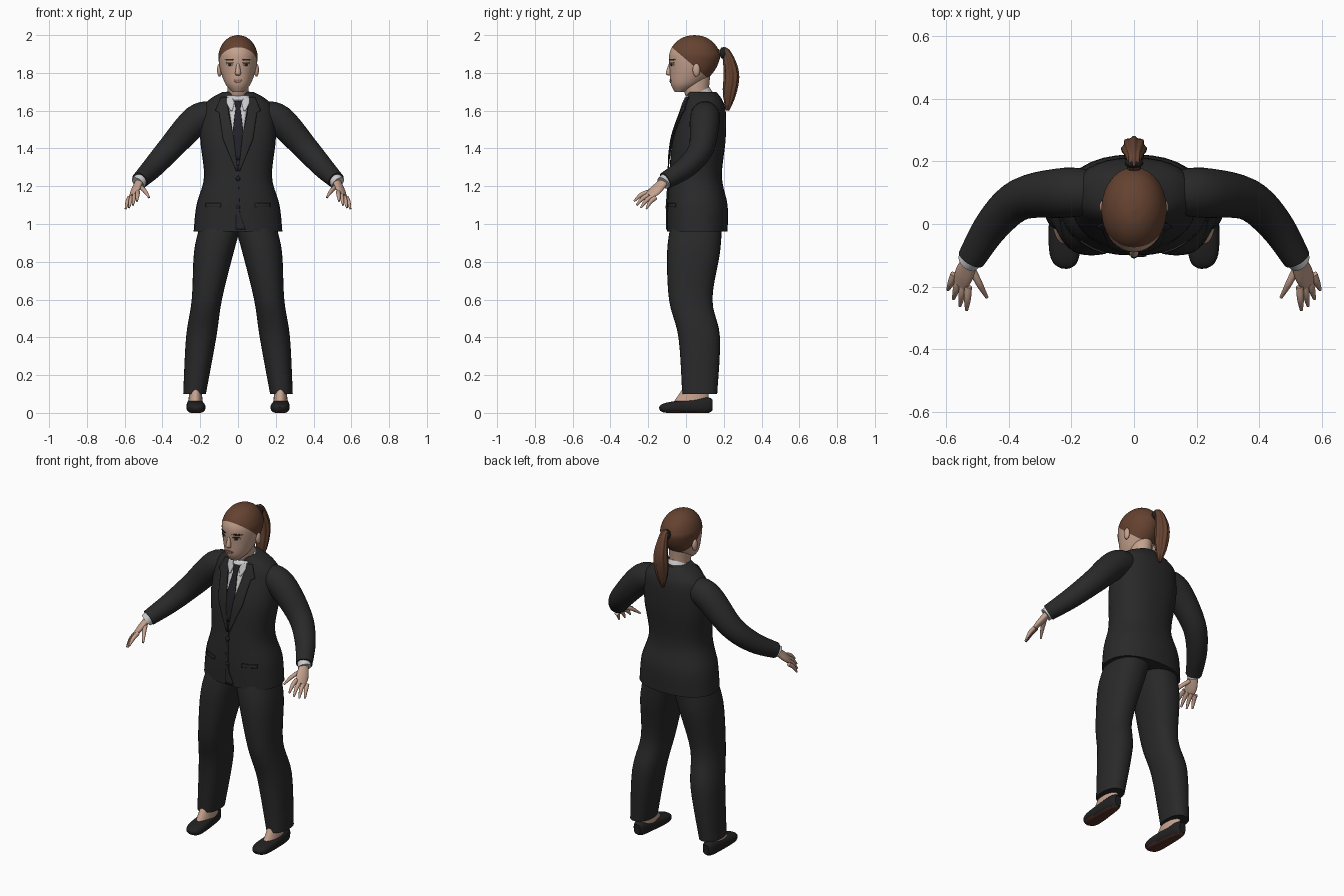
import bpy, bmesh, math
from mathutils import Vector
from mathutils.bvhtree import BVHTree

if "Cube" in bpy.data.objects:
    bpy.data.objects.remove(bpy.data.objects["Cube"], do_unlink=True)


def material(name, red, green, blue):
    mat = bpy.data.materials.new(name)
    mat.use_nodes = True
    mat.diffuse_color = (red, green, blue, 1)
    mat.node_tree.nodes["Principled BSDF"].inputs["Base Color"].default_value = mat.diffuse_color
    return mat


suit = material("suit_charcoal", .022, .022, .022)
shoe_black = material("shoe_black", .015, .015, .015)
skin = material("skin", .56, .36, .27)
hair = material("hair_brown", .13, .055, .03)
shirt = material("shirt_white", .6, .6, .62)
tie_dark = material("tie_dark", .016, .016, .02)
sole = material("sole_brown", .09, .03, .02)
lip = material("lip_rose", .36, .17, .13)
eye_white = material("eye_white", .5, .45, .42)
dark_brown = material("dark_brown", .035, .02, .01)
parts = []


def finish(name, bm, *materials):
    mesh = bpy.data.meshes.new(name)
    bm.to_mesh(mesh)
    bm.free()
    for mat in materials:
        mesh.materials.append(mat)
    ob = bpy.data.objects.new(name, mesh)
    bpy.context.collection.objects.link(ob)
    parts.append(ob)
    return ob


def resample(rings, steps=5):
    """Smooth curve through a list of equal-length tuples."""
    vectors = [Vector(ring) for ring in rings]
    last = len(vectors) - 1
    path = []
    for i in range(last):
        before, start, end, after = [vectors[max(0, min(last, i + k))] for k in (-1, 0, 1, 2)]
        leave, arrive = (end - before) / 2, (after - start) / 2
        for s in range(steps):
            t = s / steps
            ease = t * t * (3 - 2 * t)
            path.append(start.lerp(end, ease) + leave * t * (1 - t) ** 2 - arrive * t * t * (1 - t))
    return path + [vectors[last]]


def loft(rings, ref=None, side=1, power=2, ripple=0, segments=32):
    """Skin rings (x, y, z, radius[, depth]); level unless a reference axis is given."""
    bm = bmesh.new()
    path = resample(rings)
    loops = []
    for i, ring in enumerate(path):
        u, v = Vector((1, 0, 0)), Vector((0, 1, 0))
        if ref:
            ahead, behind = path[min(i + 1, len(path) - 1)], path[max(i - 1, 0)]
            tangent = Vector(ahead[:3]) - Vector(behind[:3])
            u = tangent.cross(Vector(ref)).normalized()
            v = u.cross(tangent).normalized()
        loop = []
        for k in range(segments):
            angle = math.tau * k / segments
            c, s = math.cos(angle), math.sin(angle)
            swell = 1 + ripple * math.cos(8 * angle)
            across = math.copysign(abs(c) ** (2 / power), c) * ring[3] * swell
            along = math.copysign(abs(s) ** (2 / power), s) * ring[-1] * swell
            point = Vector(ring[:3]) + u * across + v * along
            loop.append(bm.verts.new((point.x * side, point.y, point.z)))
        loops.append(loop)
    for low, high in zip(loops, loops[1:]):
        for k in range(segments):
            bm.faces.new((low[k - 1], low[k], high[k], high[k - 1]))
    bm.faces.new(loops[0])
    bm.faces.new(loops[-1])
    bmesh.ops.recalc_face_normals(bm, faces=bm.faces)
    return bm


def level(z, front, back, half_width, x=0):
    return (x, (front + back) / 2, z, half_width, (back - front) / 2)


def surface(ob):
    return BVHTree.FromPolygons([v.co for v in ob.data.vertices],
                                [p.vertices for p in ob.data.polygons])


def plate(name, rows, tree, mat, lift=.002, side=1, cells=6):
    """Thin plate hugging the front of a body; rows are (z, x_start, x_end) from the top."""
    bm = bmesh.new()
    grid = []
    for upper, lower in zip(rows, rows[1:]):
        for s in range(cells + 1):
            z, start, end = Vector(upper).lerp(Vector(lower), s / cells)
            line = []
            for k in range(cells + 1):
                x = (start + (end - start) * k / cells) * side
                hit = tree.ray_cast(Vector((x, -1, z)), Vector((0, 1, 0)))[0]
                line.append(bm.verts.new((x, (hit.y if hit else 0) - lift, z)))
            grid.append(line)
    for row, (up, low) in enumerate(zip(grid, grid[1:])):
        if row % (cells + 1) < cells:
            for k in range(cells):
                face = bm.faces.new((up[k], low[k], low[k + 1], up[k + 1]))
                if side < 0:
                    face.normal_flip()
    bmesh.ops.remove_doubles(bm, verts=bm.verts, dist=.0001)
    mod = finish(name, bm, mat).modifiers.new("thickness", "SOLIDIFY")
    mod.thickness, mod.offset = .006, 0


def oval(name, x, z, width, height, mat, lift=0, side=1):
    rows = [(z + height, x - width / 2, x + width / 2), (z, x - width, x + width),
            (z - height, x - width / 2, x + width / 2)]
    plate(name, rows, face_surface, mat, lift, side)


def ball(name, centre, size, mat):
    bm = bmesh.new()
    bmesh.ops.create_uvsphere(bm, u_segments=16, v_segments=10, radius=1)
    bmesh.ops.scale(bm, vec=size, verts=bm.verts)
    bmesh.ops.translate(bm, vec=centre, verts=bm.verts)
    finish(name, bm, mat)


# Jacket body
jacket = finish("jacket", loft([
    level(.96, -.1, .22, .235), level(1.1, -.1, .22, .22), level(1.25, -.09, .19, .18),
    level(1.45, -.07, .21, .2), level(1.6, -.02, .21, .19), level(1.66, 0, .19, .15),
    level(1.7, .01, .16, .08)], power=2.3), suit)
chest = surface(jacket)

# Head: tapered jaw below a domed skull, hair above a slanted hairline
jaw = [level(1.7, -.06, 0, .03), level(1.74, -.08, .08, .066), level(1.81, -.086, .15, .092)]
dome = []
for i in range(6):
    angle = i * math.pi / 10.2
    wide = math.cos(angle)
    dome.append((0, .045, 1.88 + .12 * math.sin(angle), .104 * wide, .135 * wide))
bm = loft(jaw + dome, segments=48)
hair_point, hair_normal = Vector((0, -.08, 1.94)), Vector((0, .86, 1))
bmesh.ops.bisect_plane(bm, geom=bm.verts[:] + bm.edges[:] + bm.faces[:],
                       plane_co=hair_point, plane_no=hair_normal)
for f in bm.faces:
    f.material_index = int((f.calc_center_median() - hair_point).dot(hair_normal) > 0)
face_surface = surface(finish("head", bm, skin, hair))

# Neck, shirt collar, nose and lips
finish("neck", loft([level(1.62, .03, .12, .05), level(1.7, -.01, .12, .055),
                     level(1.8, -.02, .13, .06)]), skin)
finish("shirt_collar", loft([(0, .07, 1.66, .07, .08), (0, .055, 1.69, .063, .078)],
                            ref=(0, 1, 0)), shirt)
finish("nose", loft([(0, -.083, 1.85, .007), (0, -.092, 1.8, .015), (0, -.086, 1.787, .01)]), skin)
oval("upper_lip", 0, 1.761, .024, .005, lip)
oval("lower_lip", 0, 1.753, .02, .005, lip, lift=.001)

# Shirt front, tie and jacket closing
plate("shirt_front", [(1.68, -.06, .06), (1.5, -.03, .03), (1.36, -.01, .01)], chest, shirt)
plate("tie", [(1.65, -.02, .02), (1.61, -.013, .013), (1.5, -.027, .027), (1.34, -.01, .01)],
      chest, tie_dark, lift=.01)
plate("jacket_front_edge", [(1.29, -.01, 0), (1.05, -.01, .01), (.97, -.01, .04)],
      chest, suit, lift=.003)
for label, height in (("upper", 1.24), ("lower", 1.09)):
    ball(label + "_button", (0, -.1, height), (.012, .01, .012), shoe_black)

# Ponytail and its band
finish("ponytail", loft([(0, .17, 1.9, .02), (0, .21, 1.91, .022), (0, .24, 1.8, .038),
                         (0, .23, 1.69, .033), (0, .22, 1.6, .008)],
                        ref=(0, 1, .6), ripple=.08, segments=64), hair)
ball("hair_band", (0, .195, 1.905), (.03, .018, .03), shoe_black)

# Everything that comes in pairs
index_base, little_base = Vector((.53, -.2, 1.17)), Vector((.575, -.16, 1.14))
index_tip, little_tip = Vector((.535, -.275, 1.12)), Vector((.595, -.21, 1.08))
palm_normal = (index_tip - index_base).cross(little_base - index_base)

for side, tag in ((1, "left_"), (-1, "right_")):
    # Sleeve, cuff and hand
    finish(tag + "sleeve", loft([(.13, .1, 1.58, .07), (.22, .1, 1.55, .08), (.36, .08, 1.4, .067),
                                 (.45, 0, 1.3, .057), (.52, -.11, 1.23, .045)],
                                ref=(0, 1, 0), side=side), suit)
    finish(tag + "shirt_cuff", loft([(.51, -.1, 1.24, .037), (.53, -.12, 1.217, .037)],
                                    ref=(0, 1, 0), side=side), shirt)
    finish(tag + "palm", loft([(.52, -.11, 1.23, .025, .02), (.543, -.16, 1.18, .035, .017),
                               (.556, -.194, 1.15, .027, .01)], ref=palm_normal, side=side), skin)
    digits = {"thumb": [Vector((.52, -.14, 1.2)), Vector((.47, -.235, 1.14))]}
    for i, finger in enumerate(("index", "middle", "ring", "little")):
        base, tip = index_base.lerp(little_base, i / 3), index_tip.lerp(little_tip, i / 3)
        reach = (tip - base) * .15 * math.sin(math.pi * i / 3)
        digits[finger + "_finger"] = [base, tip + reach]
    for finger, (base, tip) in digits.items():
        knuckle = base.lerp(tip, .5) + Vector((0, -.003, .007))
        finish(tag + finger, loft([(*base, .012), (*knuckle, .011), (*tip, .005)],
                                  ref=(1, 0, 0), side=side, segments=12), skin)

    # Trouser leg, foot and shoe
    finish(tag + "trouser_leg", loft([
        level(.1, -.02, .165, .06, x=.23), level(.4, -.04, .18, .08, x=.195),
        level(.6, -.09, .14, .08, x=.165), level(.85, -.1, .18, .105, x=.128),
        level(1, -.08, .19, .11, x=.09)], side=side, power=2.3), suit)
    finish(tag + "foot", loft([level(.04, -.08, .12, .04, x=.225), level(.08, -.05, .12, .036, x=.225),
                               level(.2, .03, .12, .03, x=.225)], side=side), skin)
    bm = loft([(.23, .14, .04, .02, .03), (.23, .1, .04, .037, .043), (.223, -.06, .03, .05, .032),
               (.22, -.12, .025, .04, .023), (.22, -.14, .02, .015, .01)],
              ref=(0, 0, 1), power=2.6, side=side)
    for v in bm.verts:
        v.co.z = max(v.co.z, 0)
    bm.normal_update()
    for f in bm.faces:
        f.material_index = int(f.normal.z < -.75)
    finish(tag + "shoe", bm, shoe_black, sole)

    # Lapel, collar point and pocket flap
    plate(tag + "lapel", [(1.67, .06, .09), (1.6, .05, .12), (1.59, .05, .1), (1.45, .02, .08),
                          (1.28, 0, .01)], chest, suit, lift=.008, side=side)
    plate(tag + "collar_point", [(1.67, .03, .06), (1.64, .02, .06), (1.6, .03, .04)],
          chest, shirt, lift=.009, side=side)
    plate(tag + "pocket_flap", [(1.11, .09, .17), (1.09, .09, .17)], chest, suit, lift=.003, side=side)

    # Eye, brow and ear
    oval(tag + "eye", .043, 1.844, .019, .007, eye_white, lift=-.001, side=side)
    oval(tag + "iris", .043, 1.845, .009, .007, dark_brown, side=side)
    oval(tag + "upper_lashes", .043, 1.853, .022, .003, dark_brown, side=side)
    oval(tag + "eyebrow", .045, 1.87, .026, .004, dark_brown, side=side)
    ball(tag + "ear", (.098 * side, .055, 1.815), (.013, .02, .035), skin)

# Smooth shading with sharp edges kept
bpy.ops.object.select_all(action="DESELECT")
for ob in parts:
    ob.select_set(True)
bpy.context.view_layer.objects.active = jacket
bpy.ops.object.shade_smooth_by_angle(angle=math.radians(45))
